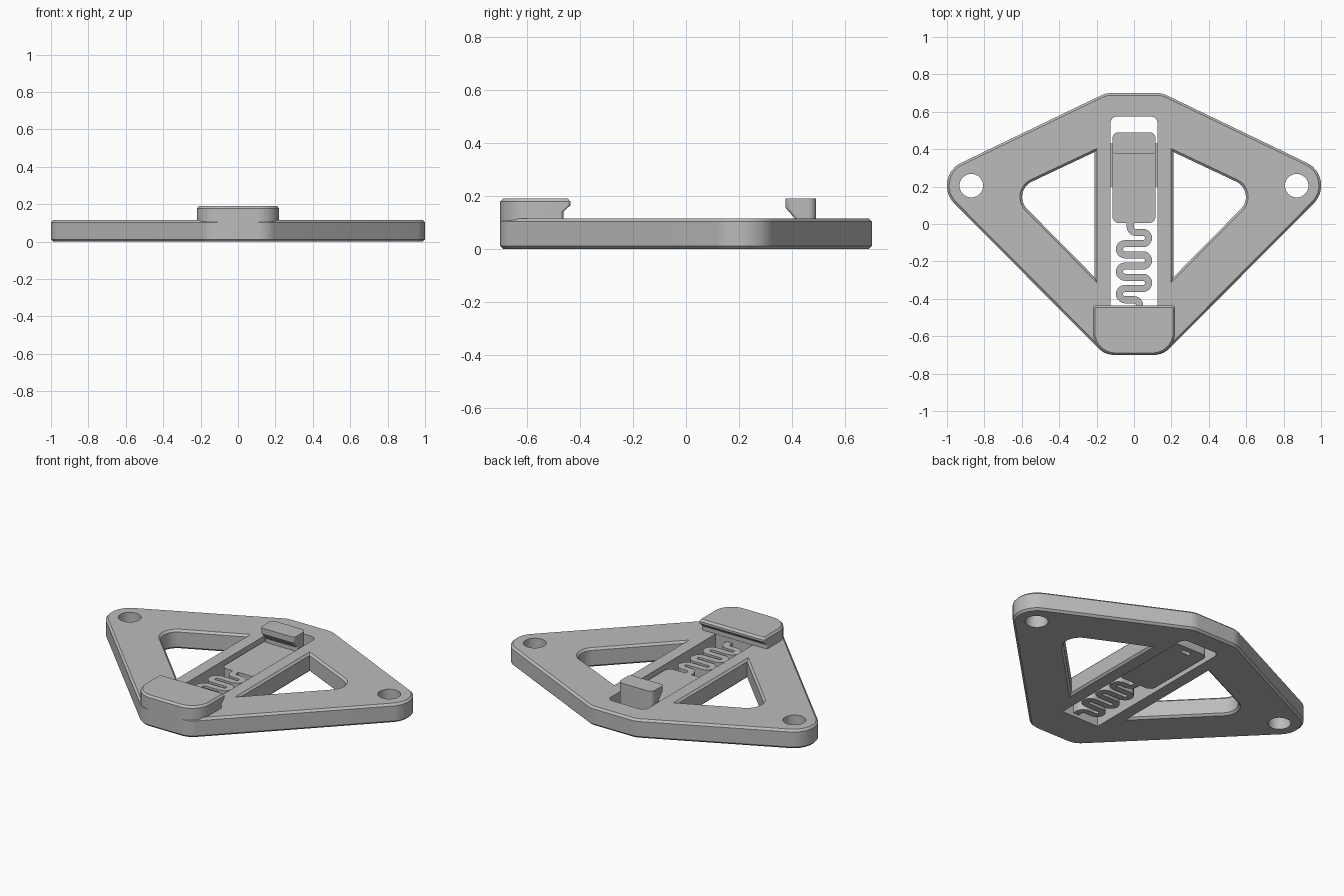
import bpy, bmesh
from math import sin, cos, tan, pi, radians
from mathutils import Vector

cube = bpy.data.objects.get("Cube")
if cube:
    bpy.data.objects.remove(cube, do_unlink=True)

GREY = (0.5, 0.5, 0.5, 1)
grey = bpy.data.materials.new("plain grey")
grey.use_nodes = True
grey.diffuse_color = GREY
grey.node_tree.nodes["Principled BSDF"].inputs["Base Color"].default_value = GREY


def rounded(corners, steps=10):
    """Counter-clockwise outline from (x, y, radius) corners."""
    loop = []
    for i, (x, y, r) in enumerate(corners):
        p = Vector((x, y))
        if r == 0:
            loop.append(p)
            continue
        a = (Vector(corners[i - 1][:2]) - p).normalized()
        b = (Vector(corners[(i + 1) % len(corners)][:2]) - p).normalized()
        half = a.angle(b) / 2
        centre = p + (a + b).normalized() * r / sin(half)
        start = p + a * r / tan(half) - centre
        end = p + b * r / tan(half) - centre
        for k in range(steps + 1):
            loop.append(centre + start.lerp(end, k / steps).normalized() * r)
    return loop


def rectangle(x0, x1, y0, y1, front=0, back=0):
    return rounded([(x0, y0, front), (x1, y0, front), (x1, y1, back), (x0, y1, back)])


def arc(cx, cy, r, a0, a1, steps=10):
    angles = [radians(a0 + (a1 - a0) * k / steps) for k in range(steps + 1)]
    return [Vector((cx + r * cos(a), cy + r * sin(a))) for a in angles]


def mirrored(corners):
    return [(-x, y, r) for x, y, r in reversed(corners)]


def inset(loop, d):
    """Move an outline inward (outward if d is negative) with mitred corners."""
    result = []
    for i, p in enumerate(loop):
        e1 = (p - loop[i - 1]).normalized()
        e2 = (loop[(i + 1) % len(loop)] - p).normalized()
        n1, n2 = Vector((-e1.y, e1.x)), Vector((-e2.y, e2.x))
        result.append(p + (n1 + n2) * d / (1 + n1.dot(n2)))
    return result


def wall(loop, z0, z1, chamfer=0):
    """Levels of a straight wall, with chamfered rims if wanted."""
    if chamfer == 0:
        return [(z0, loop), (z1, loop)]
    c, rim = abs(chamfer), inset(loop, chamfer)
    return [(z0, rim), (z0 + c, loop), (z1 - c, loop), (z1, rim)]


def solid(name, *walls):
    """Closed solid: the first wall is the outside, the others are holes."""
    bm = bmesh.new()
    caps = ([], [])
    for levels in walls:
        rings = [[bm.verts.new((p.x, p.y, z)) for p in loop] for z, loop in levels]
        n = len(rings[0])
        for low, high in zip(rings, rings[1:]):
            for i in range(n):
                j = (i + 1) % n
                bm.faces.new((low[i], low[j], high[j], high[i]))
        for cap, ring in zip(caps, (rings[0], rings[-1])):
            cap += [bm.edges.get((ring[i - 1], ring[i])) for i in range(n)]
    for cap in caps:
        bmesh.ops.triangle_fill(bm, use_beauty=True, edges=cap, normal=(0, 0, 1))
    bmesh.ops.recalc_face_normals(bm, faces=bm.faces)
    mesh = bpy.data.meshes.new(name)
    bm.to_mesh(mesh)
    bm.free()
    mesh.materials.append(grey)
    obj = bpy.data.objects.new(name, mesh)
    bpy.context.collection.objects.link(obj)
    bpy.ops.object.select_all(action='DESELECT')
    obj.select_set(True)
    bpy.context.view_layer.objects.active = obj
    bpy.ops.object.shade_smooth_by_angle(angle=radians(30))
    return obj


# Kite-shaped base plate with a slot, two windows and two screw holes
TOP, RIM = 0.115, 0.012
right_side = [(0.155, -0.7, 0.12), (1.095, 0.245, 0.134), (0.15, 0.7, 0.12)]
window = [(0.21, -0.285, 0), (0.662, 0.172, 0.09), (0.21, 0.385, 0)]
holes = [wall(rounded(w), 0, TOP, -RIM) for w in (window, mirrored(window))]
holes += [wall(arc(x, 0.205, 0.063, 0, 348.75, 31), 0, TOP) for x in (-0.87, 0.87)]
slot = rectangle(-0.125, 0.125, -0.46, 0.575, 0, 0.035)
solid("base_plate", wall(rounded(right_side + mirrored(right_side)), 0, TOP, RIM),
      wall(slot, 0, TOP), *holes)

# Fixed jaw at the front with an undercut lip
def jaw_outline(back):
    return rectangle(-0.22, 0.22, -0.7, back, 0.12, 0.012)

solid("fixed_jaw", [(0.015, jaw_outline(-0.462)), (0.14, jaw_outline(-0.462)),
                    (0.165, jaw_outline(-0.435)), (0.178, jaw_outline(-0.435)),
                    (0.19, inset(jaw_outline(-0.435), 0.011))])

# Sliding tongue with a small slit, and guide rails beside it
LOW, HIGH = 0.02, 0.09
solid("slider", wall(rectangle(-0.115, 0.115, 0.005, 0.49, 0.035, 0.03), LOW, HIGH),
      wall(rectangle(-0.03, 0.03, 0.43, 0.455, 0.01, 0.01), LOW, HIGH))
for side, x in (("right", -0.13), ("left", 0.11)):
    solid(side + "_rail", wall(rectangle(x, x + 0.02, 0.2, 0.43), 0.04, 0.07))

# Catch on the slider with an undercut lip facing the jaw
def catch_outline(front):
    return rectangle(-0.115, 0.115, front, 0.49, 0.02, 0.03)

solid("catch", [(0.08, catch_outline(0.41)), (TOP, catch_outline(0.41)),
                (0.155, catch_outline(0.375)), (0.19, catch_outline(0.375))])

# Flat meander spring between the slider and the jaw
PITCH, REACH, HALF_WIDTH = 0.06, 0.048, 0.019
path = [Vector((-0.02, 0.03))] + arc(0.01, -0.015, 0.03, 180, 270)
for i in range(6):
    y = -0.075 - i * PITCH
    if i % 2 == 0:
        path += arc(REACH, y, PITCH / 2, 90, -90)
    else:
        path += arc(-REACH, y, PITCH / 2, 90, 270)
path += arc(0, -0.435, 0.03, 90, 0) + [Vector((0.03, -0.475))]
left_edge, right_edge = [], []
for i, p in enumerate(path):
    t = (path[min(i + 1, len(path) - 1)] - path[max(i - 1, 0)]).normalized()
    side = Vector((-t.y, t.x)) * HALF_WIDTH
    left_edge.append(p + side)
    right_edge.append(p - side)
solid("spring", wall(right_edge + left_edge[::-1], LOW, HIGH))
